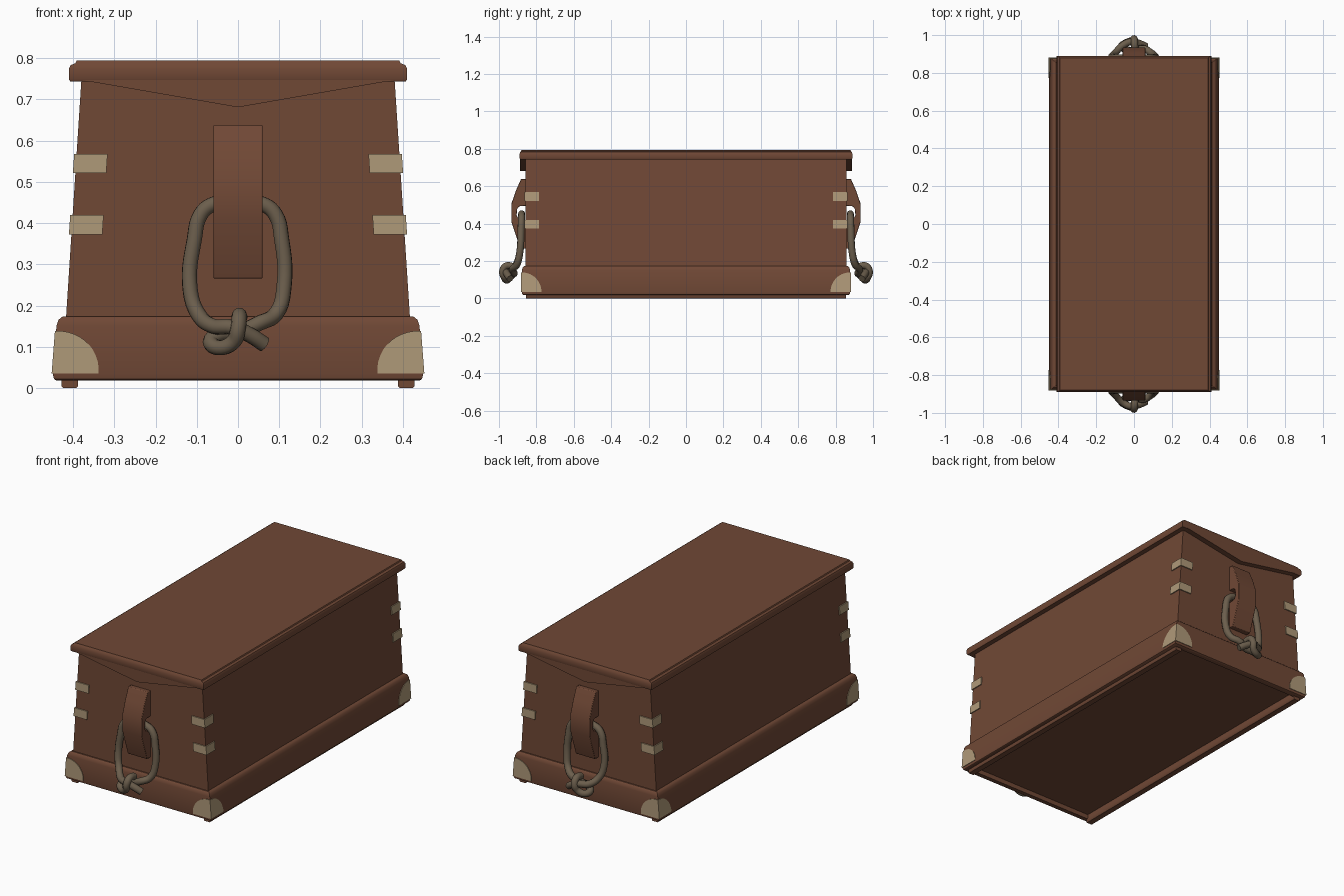
import bpy, bmesh, math

if "Cube" in bpy.data.objects:
    bpy.data.objects.remove(bpy.data.objects["Cube"])


def material(name, rgb):
    m = bpy.data.materials.new(name)
    m.diffuse_color = (*rgb, 1)
    m.use_nodes = True
    m.node_tree.nodes["Principled BSDF"].inputs["Base Color"].default_value = m.diffuse_color
    return m


WOOD = material("brown wood", (0.163, 0.065, 0.036))
BRASS = material("dull brass", (0.43, 0.32, 0.19))
ROPE = material("grey brown rope", (0.148, 0.112, 0.073))


def add(name, mesh, mat, mirror=(False, False, False), bevel=0):
    ob = bpy.data.objects.new(name, mesh)
    bpy.context.collection.objects.link(ob)
    mesh.materials.clear()
    mesh.materials.append(mat)
    if bevel:
        b = ob.modifiers.new("edge", 'BEVEL')
        b.width, b.segments = bevel, 2
    if any(mirror):
        ob.modifiers.new("mirror", 'MIRROR').use_axis = mirror
    return ob


def loft(name, rings, mat, **kw):
    """Skin a stack of equal point rings and cap both ends."""
    bm = bmesh.new()
    rows = [[bm.verts.new(p) for p in r] for r in rings]
    n = len(rows[0])
    for a, b in zip(rows, rows[1:]):
        for i in range(n):
            j = (i + 1) % n
            bm.faces.new((a[i], a[j], b[j], b[i]))
    bm.faces.new(rows[0][::-1])
    bm.faces.new(rows[-1])
    bmesh.ops.recalc_face_normals(bm, faces=bm.faces)
    me = bpy.data.meshes.new(name)
    bm.to_mesh(me)
    bm.free()
    me.shade_smooth()
    me.set_sharp_from_angle(angle=math.radians(40))
    return add(name, me, mat, **kw)


def rect(z, hx, hy):
    return [(-hx, -hy, z), (hx, -hy, z), (hx, hy, z), (-hx, hy, z)]


def corner(z, hx, hy, arm_x, arm_y, t=0.006, sink=0.01):
    """L-shaped section wrapping the front right corner."""
    ox, oy = hx + t, hy + t
    ix, iy = hx - sink, hy - sink
    return [(ox, -oy, z), (ox, -oy + arm_y, z), (ix, -oy + arm_y, z),
            (ix, -iy, z), (ox - arm_x, -iy, z), (ox - arm_x, -oy, z)]


def body_hx(z):
    return 0.417 - (z - 0.17) * 0.0645


# Chest: sloping body, skirting base with recessed underside, moulded lid
loft("chest_body", [rect(z, body_hx(z), 0.857) for z in (0.16, 0.755)], WOOD)
loft("base_skirting", [rect(0.044, 0.39, 0.845), rect(0.018, 0.39, 0.845),
                       rect(0.018, 0.439, 0.868), rect(0.022, 0.446, 0.875),
                       rect(0.034, 0.449, 0.878), rect(0.152, 0.440, 0.877),
                       rect(0.166, 0.435, 0.873), rect(0.174, 0.425, 0.864)], WOOD)
loft("lid", [rect(0.744, 0.407, 0.886), rect(0.749, 0.41, 0.889),
             rect(0.774, 0.41, 0.889), rect(0.783, 0.406, 0.886),
             rect(0.788, 0.394, 0.882), rect(0.794, 0.391, 0.88)], WOOD)

# Runners under the long sides of the base
loft("runner", [[(x, y, z) for x, z in ((0.392, 0), (0.424, 0), (0.428, 0.005),
                                        (0.428, 0.022), (0.388, 0.022), (0.388, 0.005))]
                for y in (-0.855, 0.855)], WOOD, mirror=(True, False, False))

# Shallow V-shaped skirt under each end of the lid
loft("lid_end_skirt", [[(-0.385, y, 0.748), (0, y, 0.681), (0.385, y, 0.748)]
                       for y in (-0.888, -0.85)], WOOD, mirror=(False, True, False))

# Brass straps around the body corners
for k, (z0, z1) in enumerate(((0.522, 0.568), (0.373, 0.42))):
    loft("corner_strap_%d" % (k + 1),
         [corner(z, body_hx(z), 0.857, 0.081, 0.078) for z in (z0, z1)],
         BRASS, mirror=(True, True, False))

# Rounded brass guards on the base corners
rings = []
for i in range(11):
    a = math.radians(84) * i / 10
    z = 0.035 + 0.104 * math.sin(a)
    w = 0.108 * math.cos(a) + 0.006
    rings.append(corner(z, 0.449 - (z - 0.034) * 0.077, 0.878, w, w * 0.95, t=0.003, sink=0.004))
loft("corner_guard", rings, BRASS, mirror=(True, True, False))

# Wooden handle cleat on each end, with a channel for the rope
cleat = ((0.855, 0.638), (0.882, 0.638), (0.910, 0.575), (0.934, 0.505), (0.934, 0.41),
         (0.886, 0.266), (0.855, 0.266), (0.855, 0.42), (0.895, 0.425),
         (0.906, 0.445), (0.902, 0.48), (0.89, 0.493), (0.855, 0.495))
loft("handle_cleat", [[(x, -y, z) for y, z in cleat] for x in (-0.06, 0.06)],
     WOOD, mirror=(False, True, False), bevel=0.003)

# Rope handle: one strand through the cleat, ending in an overhand knot
path = [(0.064, 0.94, 0.106), (0.03, 0.955, 0.128), (-0.015, 0.965, 0.148),
        (-0.06, 0.945, 0.15), (-0.098, 0.908, 0.182), (-0.117, 0.888, 0.25),
        (-0.106, 0.882, 0.36), (-0.09, 0.88, 0.422), (-0.06, 0.879, 0.446),
        (0, 0.879, 0.452),
        (0.06, 0.879, 0.446), (0.09, 0.88, 0.422), (0.106, 0.882, 0.36),
        (0.112, 0.888, 0.25), (0.092, 0.905, 0.18), (0.05, 0.928, 0.157),
        (0.0, 0.918, 0.135), (-0.045, 0.925, 0.13), (-0.067, 0.94, 0.112),
        (-0.045, 0.958, 0.098), (-0.01, 0.972, 0.114), (0.0, 0.981, 0.145),
        (0.003, 0.962, 0.174), (0.004, 0.92, 0.17)]
cu = bpy.data.curves.new("rope_path", 'CURVE')
cu.dimensions = '3D'
cu.bevel_depth = 0.0188
cu.bevel_resolution = 3
cu.resolution_u = 5
cu.use_fill_caps = True
sp = cu.splines.new('BEZIER')
sp.bezier_points.add(len(path) - 1)
for bp, (x, y, z) in zip(sp.bezier_points, path):
    bp.co = (x, -y, z)
    bp.handle_left_type = bp.handle_right_type = 'AUTO'
tmp = bpy.data.objects.new("rope_path", cu)
bpy.context.collection.objects.link(tmp)
dg = bpy.context.evaluated_depsgraph_get()
me = bpy.data.meshes.new_from_object(tmp.evaluated_get(dg))
bpy.data.objects.remove(tmp)
for p in me.polygons:
    p.use_smooth = len(p.vertices) == 4
add("rope_handle", me, ROPE, mirror=(False, True, False))
